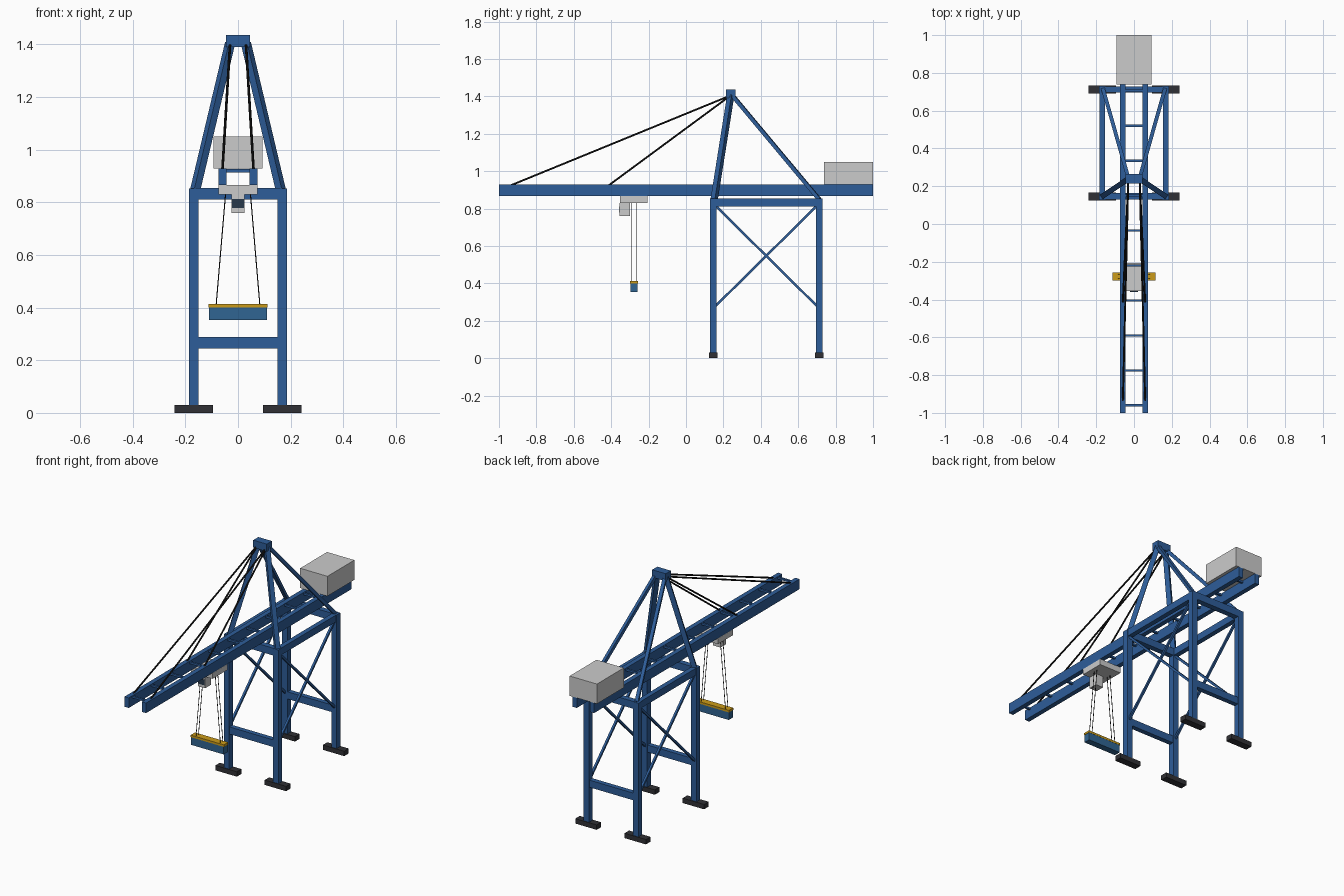
import bpy, math
from mathutils import Vector

if "Cube" in bpy.data.objects:
    bpy.data.objects.remove(bpy.data.objects["Cube"])


def material(name, rgb):
    m = bpy.data.materials.new(name)
    m.diffuse_color = (*rgb, 1)
    m.use_nodes = True
    m.node_tree.nodes["Principled BSDF"].inputs["Base Color"].default_value = m.diffuse_color
    return m


BLUE = material("steel_blue", (0.027, 0.11, 0.32))
DARK = material("dark_rubber", (0.03, 0.03, 0.035))
CABLE = material("cable_black", (0.012, 0.012, 0.012))
YELLOW = material("yellow", (0.6, 0.33, 0.01))
TEAL = material("spreader_blue", (0.03, 0.13, 0.29))
GLASS = material("window", (0.02, 0.04, 0.07))


def box(name, x, y, z, mat=None):
    """Box from (min, max) ranges on each axis."""
    bpy.ops.mesh.primitive_cube_add(size=1)
    o = bpy.context.object
    o.name = name
    o.location = [(a + b) / 2 for a, b in (x, y, z)]
    o.scale = [b - a for a, b in (x, y, z)]
    if mat:
        o.data.materials.append(mat)
    return o


def around(c, size):
    return (c - size / 2, c + size / 2)


def strut(name, a, b, w, mat, sides=0):
    """Square bar, or round bar when sides is given, between two points."""
    a, b = Vector(a), Vector(b)
    d = b - a
    if sides:
        bpy.ops.mesh.primitive_cylinder_add(vertices=sides, radius=w / 2, depth=1)
    else:
        bpy.ops.mesh.primitive_cube_add(size=1)
    o = bpy.context.object
    o.name = name
    o.location = (a + b) / 2
    o.rotation_mode = 'QUATERNION'
    o.rotation_quaternion = d.to_track_quat('Z', 'Y')
    o.scale = (1, 1, d.length) if sides else (w, w, d.length)
    o.data.materials.append(mat)
    return o


LX, LW = 0.168, 0.036          # leg offset and width
YF, YB = 0.146, 0.712          # front and back leg rows
APEX_Y = 0.239

# Portal frame: legs, feet and cross beams
for row, y in (("front", YF), ("back", YB)):
    for s in (-1, 1):
        box(row + "_leg", around(s * LX, LW), around(y, LW), (0.03, 0.853), BLUE)
        box(row + "_foot", around(s * LX, 0.146), around(y, 0.044), (0, 0.03), DARK)
    box(row + "_top_beam", (-LX, LX), around(y, 0.034), (0.81, 0.855), BLUE)
    box(row + "_low_beam", (-LX, LX), around(y, 0.03), (0.245, 0.289), BLUE)

for s in (-1, 1):
    # Side beams and cross bracing
    x = s * LX
    box("side_beam", around(x, 0.03), (YF, YB), (0.81, 0.853), BLUE)
    strut("side_brace", (x, YF, 0.827), (x, YB, 0.267), 0.013, BLUE)
    strut("side_brace", (x, YF, 0.267), (x, YB, 0.827), 0.013, BLUE)

    # Tower legs and back stays
    strut("tower_leg", (s * 0.163, YF + 0.004, 0.845), (s * 0.03, APEX_Y, 1.405), 0.028, BLUE)
    strut("back_stay", (s * 0.163, YB, 0.85), (s * 0.03, APEX_Y + 0.005, 1.41), 0.02, BLUE)

    # Boom girder and its fore stays
    box("boom_girder", around(s * 0.059, 0.029), (-1, 1), (0.866, 0.928), BLUE)
    for y in (-0.935, -0.412):
        strut("fore_stay", (s * 0.03, APEX_Y, 1.405), (s * 0.059, y, 0.925), 0.01, CABLE, 8)

    # Hoist ropes
    for y in (-0.266, -0.29):
        strut("hoist_rope", (s * 0.047, y, 0.835), (s * 0.083, y, 0.41), 0.004, CABLE, 6)

# Boom ties
for k in range(11):
    box("boom_tie", (-0.05, 0.05), around(-0.96 + 0.185 * k, 0.012), (0.914, 0.926), BLUE)

# Tower head and machinery house
box("tower_head", around(0, 0.092), around(APEX_Y, 0.05), (1.39, 1.436), BLUE)
box("machinery_house", around(0, 0.186), (0.738, 1.0), (0.928, 1.05))

# Trolley with cab
box("trolley", around(0, 0.148), (-0.354, -0.206), (0.83, 0.866))
box("operator_cab", around(0, 0.05), (-0.356, -0.3), (0.76, 0.83))
box("cab_window", around(0, 0.044), (-0.359, -0.352), (0.778, 0.812), GLASS)

# Container spreader
box("spreader_body", around(0, 0.222), around(-0.278, 0.04), (0.353, 0.4), TEAL)
box("spreader_top", around(0, 0.226), around(-0.278, 0.042), (0.4, 0.413), YELLOW)
